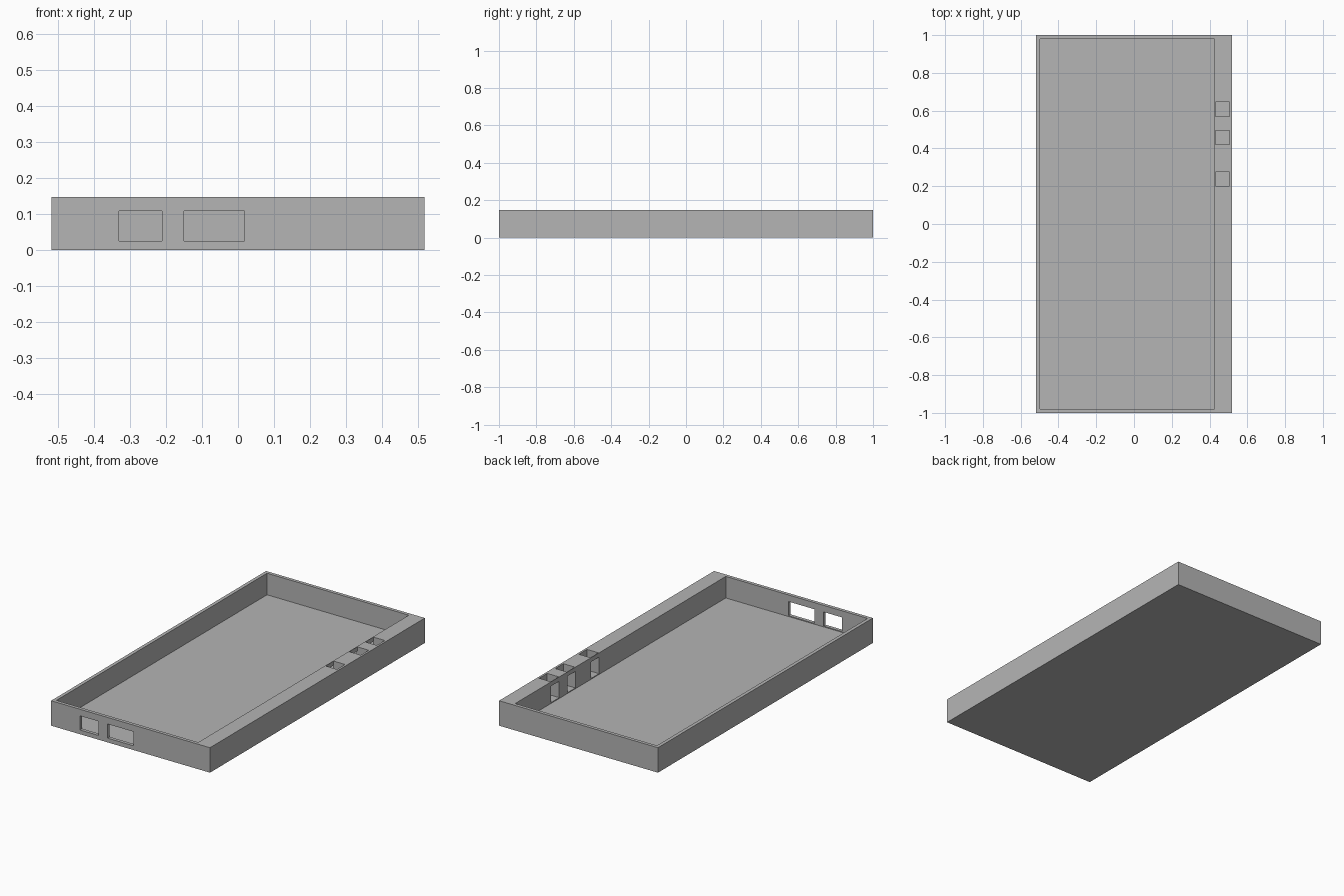
import bpy
from mathutils import Vector

cube = bpy.data.objects.get("Cube")
if cube:
    bpy.data.objects.remove(cube, do_unlink=True)

WIDTH, LENGTH, HEIGHT = 1.035, 2.0, 0.147
FLOOR = 0.02
INNER_LEFT, INNER_RIGHT, INNER_END = 0.427, -0.497, 0.98

grey = bpy.data.materials.new("plain grey")
grey.use_nodes = True
colour = (0.46, 0.46, 0.46, 1)
grey.diffuse_color = colour
grey.node_tree.nodes["Principled BSDF"].inputs["Base Color"].default_value = colour


def box(name, low, high):
    """Axis-aligned box between two corners."""
    low, high = Vector(low), Vector(high)
    bpy.ops.mesh.primitive_cube_add(size=1)
    obj = bpy.context.object
    obj.name = name
    for v in obj.data.vertices:
        v.co = [a + (b - a) * (c + 0.5) for a, b, c in zip(low, high, v.co)]
    obj.data.materials.append(grey)
    return obj


def cut(target, low, high):
    """Subtract a box from the target and discard the cutter."""
    cutter = box("cutter", low, high)
    cutter.hide_render = True
    mod = target.modifiers.new("cut", "BOOLEAN")
    mod.operation = "DIFFERENCE"
    mod.solver = "EXACT"
    mod.object = cutter
    bpy.context.view_layer.objects.active = target
    bpy.ops.object.modifier_apply(modifier=mod.name)
    bpy.data.objects.remove(cutter, do_unlink=True)


# Open tray with one thick side wall
tray = box("tray", (-WIDTH / 2, -LENGTH / 2, 0), (WIDTH / 2, LENGTH / 2, HEIGHT))
cut(tray, (INNER_RIGHT, -INNER_END, FLOOR), (INNER_LEFT, INNER_END, HEIGHT + 0.1))

# Two port windows through the front wall
for x0, x1 in ((-0.33, -0.21), (-0.15, 0.018)):
    cut(tray, (x0, -1.1, 0.025), (x1, -0.9, 0.108))

# Button pockets in the thick wall, each opening inward under a thin lip
for y in (0.20, 0.42, 0.57):
    cut(tray, (0.431, y, 0.025), (0.505, y + 0.075, HEIGHT + 0.1))
    cut(tray, (0.40, y, 0.025), (0.45, y + 0.075, 0.122))
